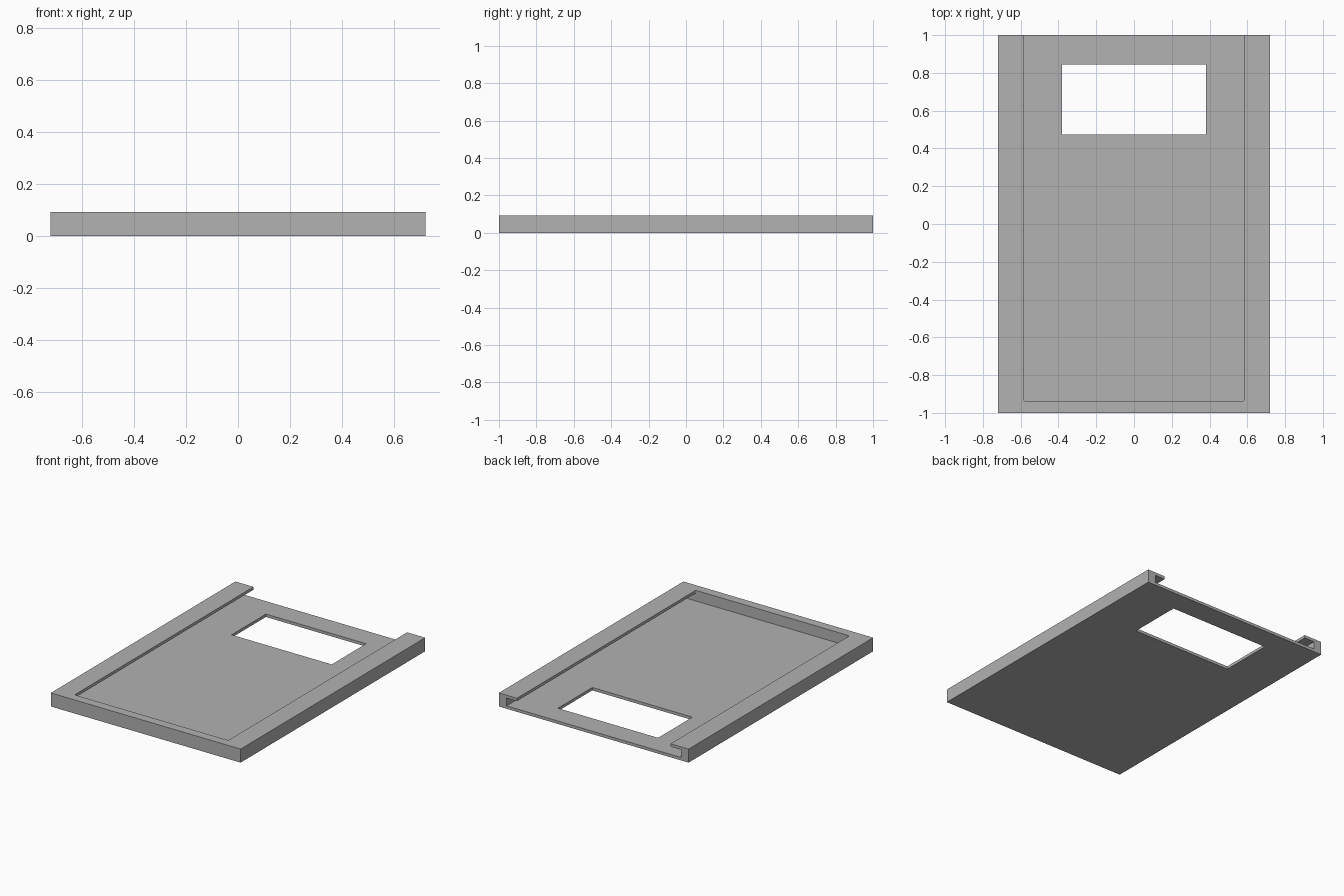
import bpy
import bmesh
from math import cos, sin, pi

cube = bpy.data.objects.get("Cube")
if cube:
    bpy.data.objects.remove(cube, do_unlink=True)

# Main dimensions
HALF_W, HALF_L, HEIGHT = 0.72, 1.0, 0.093
SKIN = 0.02          # floor and lip thickness
WALL = 0.062         # side and front wall thickness
LIP_X = 0.583        # inner edge of the side lips
FRONT_Y = -HALF_L + WALL
PAST = 0.2           # how far cutters run past the open end

grey = bpy.data.materials.new("plain_grey")
grey.use_nodes = True
grey.diffuse_color = (0.445, 0.445, 0.445, 1)
grey.node_tree.nodes["Principled BSDF"].inputs["Base Color"].default_value = grey.diffuse_color


def prism(name, outline, z0, z1):
    """Extrude a counter-clockwise outline from z0 up to z1."""
    bm = bmesh.new()
    base = bm.faces.new([bm.verts.new((x, y, z0)) for x, y in outline])
    top = bmesh.ops.extrude_face_region(bm, geom=[base])["geom"]
    moved = [v for v in top if isinstance(v, bmesh.types.BMVert)]
    bmesh.ops.translate(bm, verts=moved, vec=(0, 0, z1 - z0))
    bmesh.ops.recalc_face_normals(bm, faces=bm.faces)
    mesh = bpy.data.meshes.new(name)
    bm.to_mesh(mesh)
    bm.free()
    mesh.materials.append(grey)
    obj = bpy.data.objects.new(name, mesh)
    bpy.context.collection.objects.link(obj)
    return obj


def rect(x0, x1, y0, y1):
    return [(x0, y0), (x1, y0), (x1, y1), (x0, y1)]


def rounded_front(half_x, y0, y1, r, steps=4):
    """Rectangle whose two front corners are rounded."""
    arc = [i * pi / 2 / steps for i in range(steps + 1)]
    right = [(half_x - r + r * sin(a), y0 + r - r * cos(a)) for a in arc]
    left = [(-x, y) for x, y in reversed(right)]
    return left + right + [(half_x, y1), (-half_x, y1)]


def cut(target, cutter):
    mod = target.modifiers.new(cutter.name, "BOOLEAN")
    mod.operation, mod.solver, mod.object = "DIFFERENCE", "EXACT", cutter
    cutter.hide_render = True
    bpy.context.view_layer.objects.active = target
    bpy.ops.object.modifier_apply(modifier=mod.name)
    bpy.data.objects.remove(cutter, do_unlink=True)


# Solid tray
tray = prism("sliding_tray", rect(-HALF_W, HALF_W, -HALF_L, HALF_L), 0, HEIGHT)

# Wide slot under the lips, open at the back
cut(tray, prism("slot_cutter",
                rect(-HALF_W + WALL - 0.003, HALF_W - WALL + 0.003, FRONT_Y, HALF_L + PAST),
                SKIN, HEIGHT - SKIN))

# Narrower opening between the lips
cut(tray, prism("opening_cutter", rounded_front(LIP_X, FRONT_Y, HALF_L + PAST, 0.01),
                HEIGHT * 0.6, HEIGHT + PAST))

# Rectangular window through the floor
cut(tray, prism("window_cutter", rect(-0.38, 0.38, 0.473, 0.845), -PAST, HEIGHT * 0.5))
